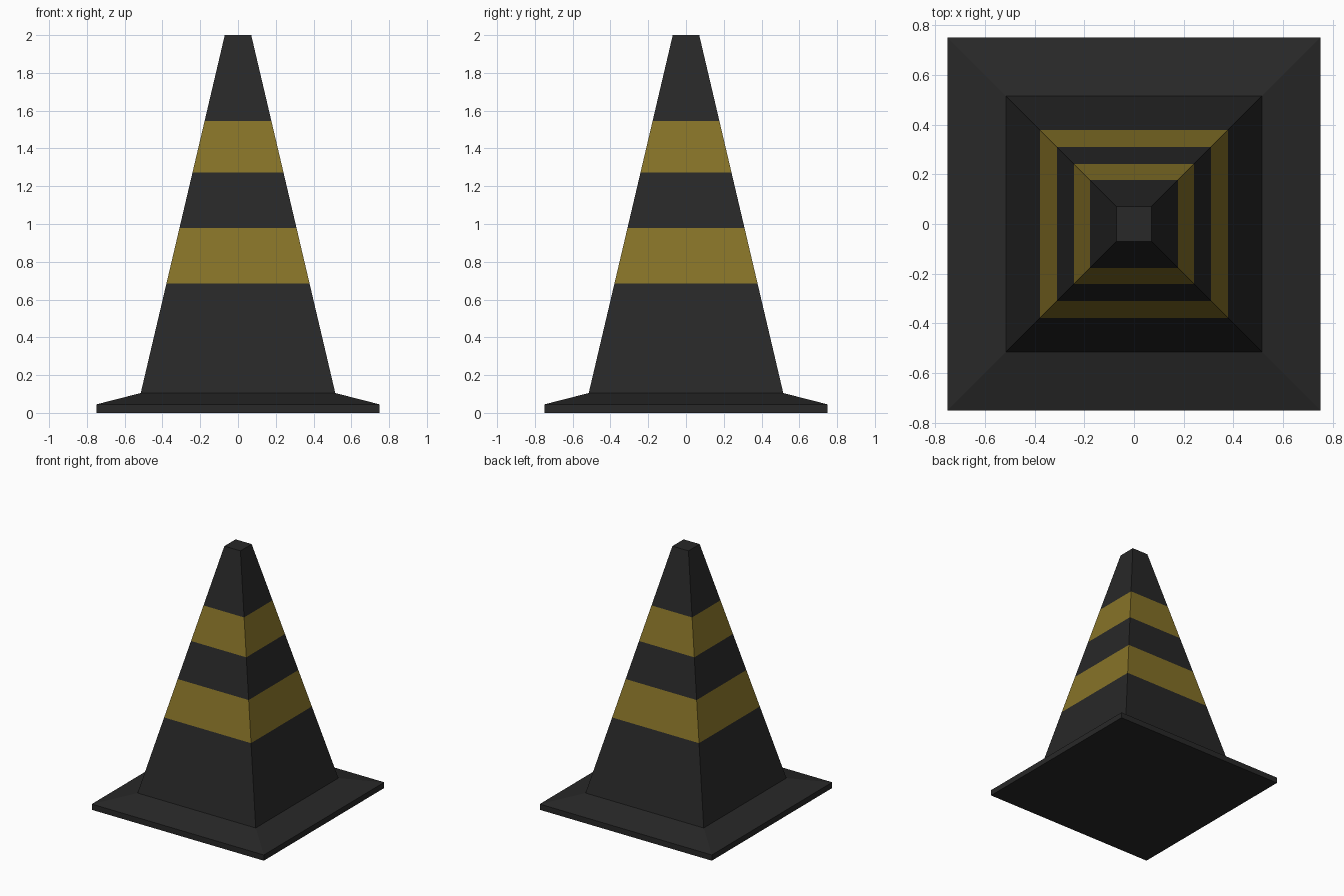
import bpy
import bmesh

default = bpy.data.objects.get("Cube")
if default:
    bpy.data.objects.remove(default, do_unlink=True)


def make_material(name, colour):
    mat = bpy.data.materials.new(name)
    mat.use_nodes = True
    mat.diffuse_color = colour
    mat.node_tree.nodes["Principled BSDF"].inputs["Base Color"].default_value = colour
    return mat


black = make_material("black rubber", (0.021, 0.021, 0.021, 1))
yellow = make_material("dull yellow", (0.24, 0.17, 0.021, 1))


def square_loft(name, rings, bands=()):
    """Stack square rings (height, half width); the listed bands are yellow."""
    bm = bmesh.new()
    loops = [[bm.verts.new((sx * w, sy * w, z))
              for sx, sy in ((-1, -1), (1, -1), (1, 1), (-1, 1))]
             for z, w in rings]
    for level, (low, high) in enumerate(zip(loops, loops[1:])):
        for i in range(4):
            j = (i + 1) % 4
            face = bm.faces.new((low[i], low[j], high[j], high[i]))
            face.material_index = int(level in bands)
    bm.faces.new(loops[0][::-1])
    bm.faces.new(loops[-1])
    mesh = bpy.data.meshes.new(name)
    bm.to_mesh(mesh)
    bm.free()
    mesh.materials.append(black)
    if bands:
        mesh.materials.append(yellow)
    obj = bpy.data.objects.new(name, mesh)
    bpy.context.collection.objects.link(obj)
    return obj


# Flat foot with a sloping upper face
BODY_Z, BODY_W, TOP_W = 0.105, 0.515, 0.07
square_loft("base", [(0, 0.75), (0.045, 0.75), (BODY_Z, BODY_W)])

# Straight tapering body, split at the stripe edges
heights = [BODY_Z, 0.685, 0.98, 1.272, 1.545, 2.0]
taper = (TOP_W - BODY_W) / (heights[-1] - BODY_Z)
square_loft("cone_body", [(z, BODY_W + (z - BODY_Z) * taper) for z in heights],
            bands=(1, 3))
